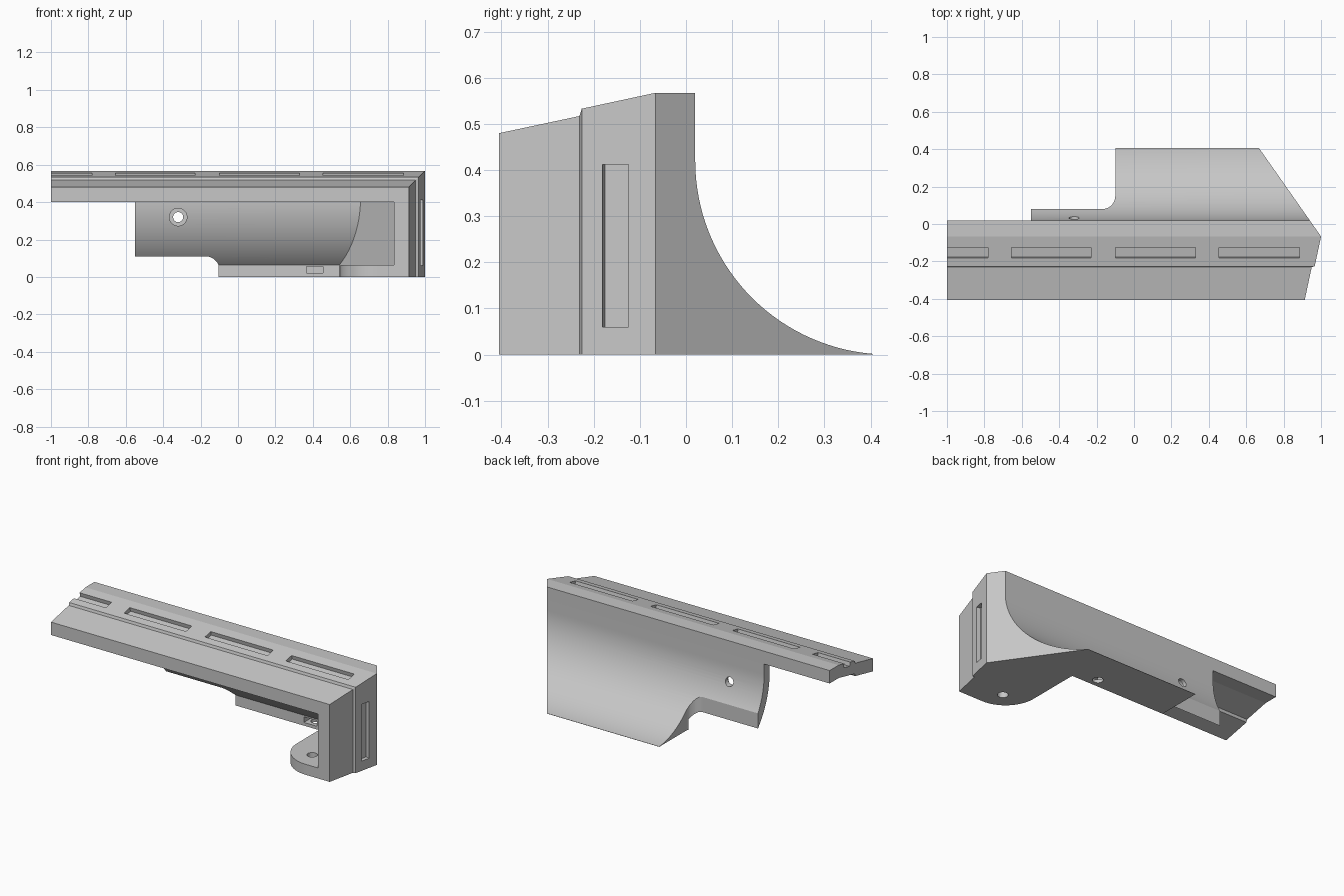
import bpy, bmesh
from math import sin, cos, pi, atan2, acos, asin
from mathutils import Vector, Matrix

if "Cube" in bpy.data.objects:
    bpy.data.objects.remove(bpy.data.objects["Cube"])

grey = bpy.data.materials.new("plain_grey")
grey.use_nodes = True
COLOUR = (0.57, 0.57, 0.57, 1)
grey.diffuse_color = COLOUR
grey.node_tree.nodes["Principled BSDF"].inputs["Base Color"].default_value = COLOUR


def face_outward(bm):
    bm.normal_update()
    bmesh.ops.recalc_face_normals(bm, faces=bm.faces)
    if bm.calc_volume(signed=True) < 0:
        bmesh.ops.reverse_faces(bm, faces=bm.faces)


def make(name, bm, cutter=False):
    face_outward(bm)
    mesh = bpy.data.meshes.new(name)
    bm.to_mesh(mesh)
    bm.free()
    ob = bpy.data.objects.new(name, mesh)
    bpy.context.collection.objects.link(ob)
    mesh.materials.append(grey)
    if cutter:
        ob.hide_render = True
        ob.hide_set(True)
        ob.display_type = 'WIRE'
    return ob


def loft(rings):
    """Closed solid through matching rings of points."""
    bm = bmesh.new()
    rows = [[bm.verts.new(p) for p in ring] for ring in rings]
    n = len(rows[0])
    for a, b in zip(rows, rows[1:]):
        for i in range(n):
            j = (i + 1) % n
            bm.faces.new((a[i], a[j], b[j], b[i]))
    bm.faces.new(rows[0])
    bm.faces.new(rows[-1])
    face_outward(bm)
    return bm


def trim(bm, point, normal):
    """Cut away everything on the normal's side and close the cut."""
    geom = bm.verts[:] + bm.edges[:] + bm.faces[:]
    cut = bmesh.ops.bisect_plane(bm, geom=geom, plane_co=point, plane_no=normal,
                                 clear_outer=True)["geom_cut"]
    edges = [e for e in cut if isinstance(e, bmesh.types.BMEdge)]
    bmesh.ops.edgenet_fill(bm, edges=edges)


def subtract(target, cutter):
    mod = target.modifiers.new(cutter.name, 'BOOLEAN')
    mod.operation = 'DIFFERENCE'
    mod.solver = 'EXACT'
    mod.object = cutter


def box(name, lo, hi, matrix=Matrix()):
    bm = loft([[(x, lo[1], lo[2]), (x, hi[1], lo[2]), (x, hi[1], hi[2]), (x, lo[1], hi[2])]
               for x in (lo[0], hi[0])])
    bm.transform(matrix)
    return make(name, bm, True)


def cylinder(name, start, end, radius):
    a, b = Vector(start), Vector(end)
    axis = b - a
    bm = bmesh.new()
    bmesh.ops.create_cone(bm, cap_ends=True, segments=32, radius1=radius, radius2=radius,
                          depth=axis.length)
    bm.transform(Matrix.Translation((a + b) / 2) @ axis.to_track_quat('Z', 'Y').to_matrix().to_4x4())
    return make(name, bm, True)


def arc(cx, cy, r, a0, a1, n=32):
    return [(cx + r * cos(a0 + (a1 - a0) * i / n), cy + r * sin(a0 + (a1 - a0) * i / n))
            for i in range(n + 1)]


# Sloping rear end plane
end_point = Vector((1.001, -0.068, 0))
end_normal = Vector((0.47, 0.33, 0)).normalized()

# Mitred frame: one stepped section running along the top and down the end
WALL = 0.08
outer = [(-0.405, 0), (-0.231, 0.037), (-0.226, 0.053), (-0.068, 0.087), (0.02, 0.087)]
section = outer + [(y, d - WALL) for y, d in reversed(outer)]
bm = loft([[(-1, y, 0.48 + d) for y, d in section],
           [(0.913 + d, y, 0.48 + d) for y, d in section],
           [(0.913 + d, y, 0) for y, d in section]])
trim(bm, end_point, end_normal)
frame = make("mitred_frame", bm)

# Recessed slots in the top and end faces
tilt = atan2(0.034, 0.156)
on_top = Matrix.Translation((0, -0.153, 0.549)) @ Matrix.Rotation(tilt, 4, 'X')
for i, (x0, x1) in enumerate([(-1.1, -0.78), (-0.655, -0.23), (-0.1, 0.33), (0.455, 0.885)]):
    subtract(frame, box(f"top_slot_cutter_{i}", (x0, -0.029, -0.025), (x1, 0.029, 0.05), on_top))
on_end = Matrix.Translation((0.982, -0.153, 0)) @ Matrix.Rotation(-tilt, 4, 'Z')
subtract(frame, box("end_slot_cutter", (-0.025, -0.029, 0.06), (0.05, 0.029, 0.412), on_end))

# Curved rear panel with a short upright lip at the bottom of its inner side
CY, CZ, R_OUT, R_IN, LIP = 0.44, 0.42, 0.42, 0.475, 0.125
back = arc(CY, CZ, R_OUT, pi, 1.5 * pi - 0.083)
inner = arc(CY, CZ, R_IN, pi + acos((CY - LIP) / R_IN), pi)
profile = [(0.02, 0.52)] + back + [(0.405, 0), (LIP, 0)] + inner + [(CY - R_IN, 0.5)]
bm = loft([[(x, y, z) for y, z in profile] for x in (-0.55, 0.95)])
trim(bm, end_point, end_normal)
panel = make("curved_panel", bm)

# Notch in the panel, cut straight down, with a rounded inner corner
plan = [(-0.7, 0.08)] + arc(-0.17, 0.15, 0.07, 1.5 * pi, 2 * pi, 12) + [(-0.1, 0.6), (-0.7, 0.6)]
subtract(panel, make("notch_cutter", loft([[(x, y, z) for x, y in plan]
                                           for z in (-0.1, 0.45)]), True))

# Screw hole with counterbore, nut pocket and blind hole
subtract(panel, cylinder("screw_hole_cutter", (-0.32, -0.2, 0.32), (-0.32, 0.2, 0.32), 0.027))
subtract(panel, cylinder("counterbore_cutter", (-0.32, -0.2, 0.32), (-0.32, 0.005, 0.32), 0.047))
subtract(panel, box("nut_pocket_cutter", (0.365, -0.1, 0.02), (0.455, 0.23, 0.055)))
subtract(panel, cylinder("blind_hole_cutter", (0.41, 0.18, -0.1), (0.41, 0.18, 0.05), 0.03))

# Solid corner block behind the foot
R_MID = 0.45
mid = arc(CY, CZ, R_MID, pi + asin(CZ / R_MID), pi)
profile = [(-0.38, 0)] + mid + [(CY - R_MID, 0.5), (-0.2, 0.46), (-0.38, 0.41)]
bm = loft([[(x, y, z) for y, z in profile] for x in (0.3, 1.1)])
trim(bm, Vector((0.655, CY - R_IN, 0)), -end_normal)
trim(bm, end_point, end_normal)
trim(bm, Vector((0.87, -0.4, 0)), Vector((0.35, -0.09, 0)))
block = make("corner_block", bm)

# Rounded foot with a screw hole
plan = [(0.548, 0.16), (0.548, -0.2)] + arc(0.748, -0.205, 0.2, pi, 1.5 * pi, 20)
plan += [(0.87, -0.405), (0.93, -0.1), (0.6, 0.2)]
foot = make("foot", loft([[(x, y, z) for x, y in plan] for z in (0, 0.065)]))
subtract(foot, cylinder("foot_hole_cutter", (0.705, -0.28, -0.1), (0.705, -0.28, 0.2), 0.03))

# Smooth the curved parts, keeping edges sharp
bpy.ops.object.select_all(action='DESELECT')
for ob in (panel, block, foot):
    ob.select_set(True)
bpy.context.view_layer.objects.active = panel
bpy.ops.object.shade_smooth_by_angle(angle=0.5)
